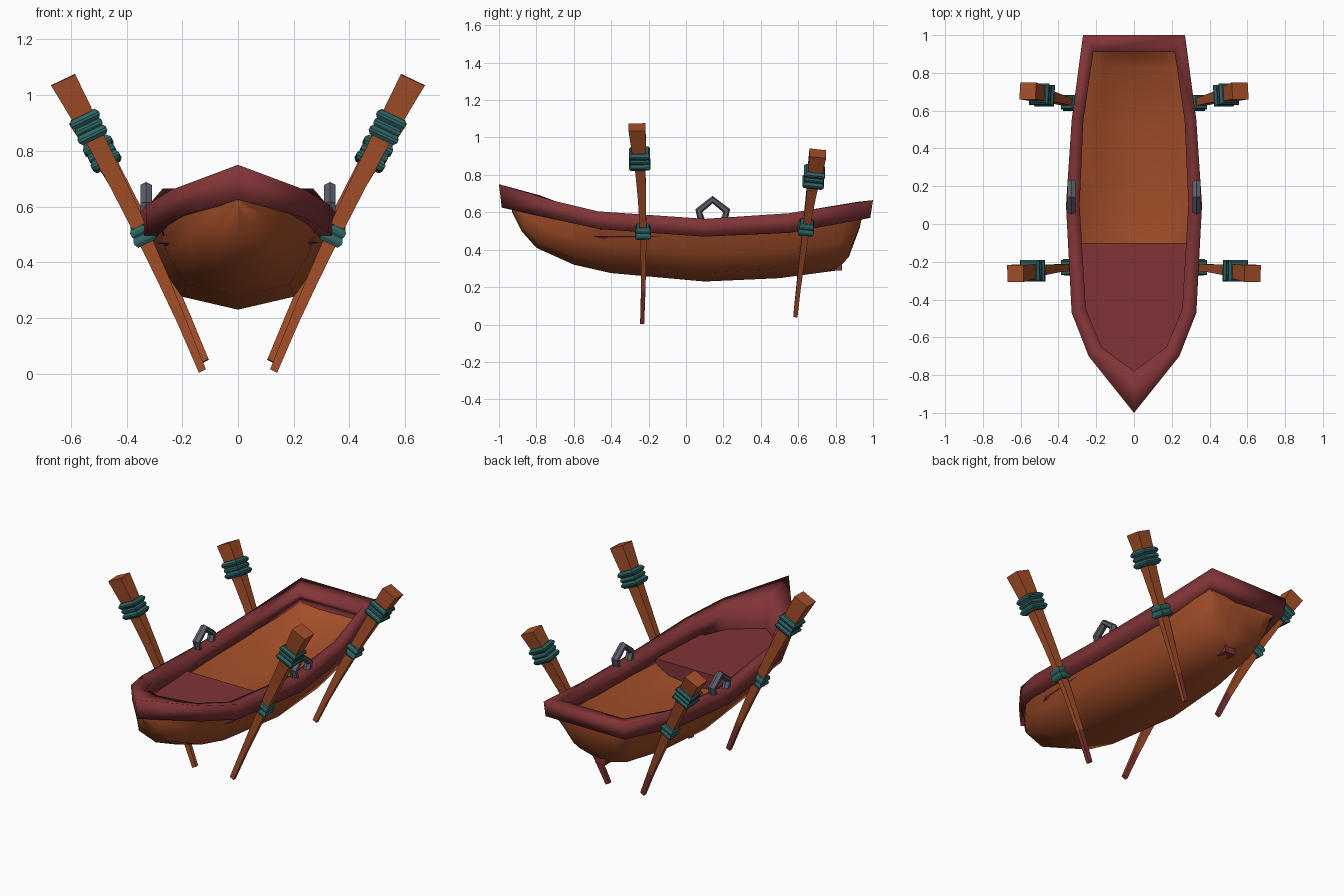
import bpy, bmesh, math
from mathutils import Vector as V

if "Cube" in bpy.data.objects:
    bpy.data.objects.remove(bpy.data.objects["Cube"])


def material(name, rgb):
    m = bpy.data.materials.new(name)
    m.diffuse_color = (*rgb, 1)
    m.use_nodes = True
    m.node_tree.nodes["Principled BSDF"].inputs["Base Color"].default_value = m.diffuse_color
    return m


WOOD = material("orange wood", (0.37, 0.078, 0.022))
RED = material("dark red paint", (0.215, 0.034, 0.037))
TEAL = material("teal wrap", (0.027, 0.125, 0.125))
METAL = material("grey metal", (0.105, 0.11, 0.14))


def loft(name, sections, mats, ring=False, smooth=None, rule=None):
    """Skin closed cross-sections; cap the ends, or join them into a ring."""
    bm = bmesh.new()
    rows = [[bm.verts.new(p) for p in s] for s in sections]
    n = len(rows[0])
    pairs = list(zip(rows, rows[1:])) + ([(rows[-1], rows[0])] if ring else [])
    for a, b in pairs:
        for i in range(n):
            j = (i + 1) % n
            bm.faces.new((a[i], a[j], b[j], b[i]))
    if not ring:
        bm.faces.new(rows[0])
        bm.faces.new(rows[-1])
    bmesh.ops.remove_doubles(bm, verts=bm.verts, dist=1e-5)
    bmesh.ops.recalc_face_normals(bm, faces=bm.faces)
    bm.normal_update()
    if rule:
        for f in bm.faces:
            f.material_index = rule(f)
    me = bpy.data.meshes.new(name)
    bm.to_mesh(me)
    bm.free()
    for m in mats:
        me.materials.append(m)
    ob = bpy.data.objects.new(name, me)
    bpy.context.collection.objects.link(ob)
    if smooth:
        bpy.ops.object.select_all(action='DESELECT')
        ob.select_set(True)
        bpy.context.view_layer.objects.active = ob
        bpy.ops.object.shade_smooth_by_angle(angle=math.radians(smooth))
    return ob


# Hull stations: half width, y and z at the top edge, y and z on the keel, inside depth
HULL = [(0.0, -.93, .65, -.93, .60, 0), (.10, -.83, .62, -.88, .50, 0),
        (.20, -.70, .58, -.80, .41, 0), (.26, -.55, .55, -.60, .32, .02),
        (.288, -.42, .53, -.40, .275, .07), (.315, .10, .49, .10, .23, .09),
        (.295, .52, .51, .50, .248, .085), (.255, .84, .55, .80, .288, .06),
        (.24, .90, .56, .87, .36, .03), (.235, .94, .57, .93, .52, 0)]
SHAPE = [(0, 0), (.64, .18), (.87, .58), (1, 1)]  # width and height fractions


def hull_section(w, yt, zt, yk, zk, depth):
    # curved outside, shallow bowl inside (sunk under the bow deck)
    half = [(w * a, yk + (yt - yk) * t, zk + (zt - zk) * t) for a, t in SHAPE]
    bow = yt < -.2
    y, z = (yt * .9, .485) if bow else (yt * .985, zt)
    half += [(w * .95, y, z), (w * .62, y, z - depth * .75), (0, y, z - depth)]
    return [(-x, y, z) for x, y, z in half[-2:0:-1]] + half


loft("hull", [hull_section(*s) for s in HULL], [WOOD], smooth=50)

# Rim stations: outer x, y; inner x, y; outer top, inner top, outer bottom, inner bottom z
RIM = [(0, -1.0, 0, -.78, .75, .69, .625, .48),
       (.24, -.70, .172, -.65, .66, .64, .56, .48),
       (.33, -.47, .255, -.45, .605, .595, .51, .47),
       (.36, .10, .288, .10, .565, .555, .47, .46),
       (.33, .55, .268, .55, .595, .585, .49, .48),
       (.27, 1.0, .215, .91, .665, .655, .57, .53)]


def rim_section(s, side):
    xo, yo, xi, yi, zt, zi, zb, zib = s
    return [(side * xo * .99, yo * .985, zb), (side * xo, yo, zt),
            (side * xi, yi, zi), (side * xi, yi, zib),
            (side * (xo * .25 + xi * .75), yo * .25 + yi * .75, zb)]


loft("rim", [rim_section(s, 1) for s in RIM] +
     [rim_section(s, -1) for s in RIM[:0:-1]], [RED], ring=True, smooth=150)

# Bow deck: solid block with a rear riser down to the hull
half = [(.292, -.10), (.268, -.45), (.18, -.66)]
outline = half + [(0, -.80)] + [(-x, y) for x, y in half[::-1]]
foot = [(x * .65, y if y == -.10 else y * .7) for x, y in outline]
loft("bow_deck", [[(x, y, .36) for x, y in foot], [(x, y, .47) for x, y in outline],
                  [(x, y, .508) for x, y in outline]], [RED])

# Small red block showing through the stern end of the keel
loft("keel_block", [[(i * .035, .80 + j * .035, z) for i, j in
                     ((-1, -1), (1, -1), (1, 1), (-1, 1))] for z in (.29, .34)], [RED])

# Oars: (t, width, depth) along the shaft from the thin tip to the thick end
OAR = [(0, .028, .022), (.17, .034, .024), (.32, .043, .029), (.48, .052, .035),
       (.64, .06, .043), (.78, .068, .055), (.90, .085, .078), (1, .095, .09)]


def oar(label, side, tip, top, bend, wraps):
    a, b = [V((side * p[0], p[1], p[2])) for p in (tip, top)]
    d = (b - a).normalized()
    v = (V((0, 1, 0)) - d * d.y).normalized()
    u = d.cross(v)
    front = tip[1] < 0

    def at(t):
        # slightly bowed shaft
        k = 4 * t * (1 - t)
        return a.lerp(b, t) + V((side * bend[0] * k, bend[1] * k, 0))

    def tip_paint(f):
        # red paint on the rear and one side face of the tip
        if (f.calc_center_median() - a).dot(d) > .17:
            return 0
        sx = f.normal.x * side
        return int(f.normal.y > .5 or (sx > .5 if front else sx < -.5))

    loft(label + "_oar", [[at(t) + u * (w / 2 * i) + v * (h / 2 * j)
         for i, j in ((-1, -1), (1, -1), (1, 1), (-1, 1))] for t, w, h in OAR],
         [WOOD, RED], rule=tip_paint)

    # Wraps: stacked square rings with bevelled edges
    for k, (t, count, r, h) in enumerate(wraps):
        for i in range(count):
            c = at(t) + d * (h * (i - (count - 1) / 2))
            ax = (d + v * .06 * (-1) ** i).normalized()
            rr = r * (1 - .07 * (i % 2))
            rows = []
            for off, q in ((-.58, .82), (-.15, 1), (.15, 1), (.58, .82)):
                rows.append([c + ax * off * h + (u * math.cos(g) + v * math.sin(g)) * rr * q
                             for g in [math.pi / 2 * (n + .5) for n in range(4)]])
            loft(f"{label}_wrap_{k}_{i}", rows, [TEAL])


for side, word in ((1, "right"), (-1, "left")):
    oar("front_" + word, side, (.128, -.234, .010), (.628, -.262, 1.055), (-.02, .018),
        [(.838, 3, .080, .031), (.468, 2, .060, .032)])
    oar("rear_" + word, side, (.118, .585, .045), (.562, .705, .915), (-.02, -.008),
        [(.855, 3, .080, .031), (.545, 2, .060, .032)])

    # Oarlock: five-point arch with a six-sided bar, ridge outward
    path = [(.085, .55), (.068, .608), (.142, .668), (.218, .608), (.201, .55)]
    rows = []
    for i, (y, z) in enumerate(path):
        p, q = path[max(i - 1, 0)], path[min(i + 1, 4)]
        t = V((0, q[0] - p[0], q[1] - p[1])).normalized()
        n = V((0, -t.z, t.y))
        rows.append([V((side * .33, y, z)) + V((.024 * math.cos(g), 0, 0)) + n * .02 * math.sin(g)
                     for g in [math.pi / 3 * k + math.pi / 6 for k in range(6)]])
    loft(word + "_oarlock", rows, [METAL])
